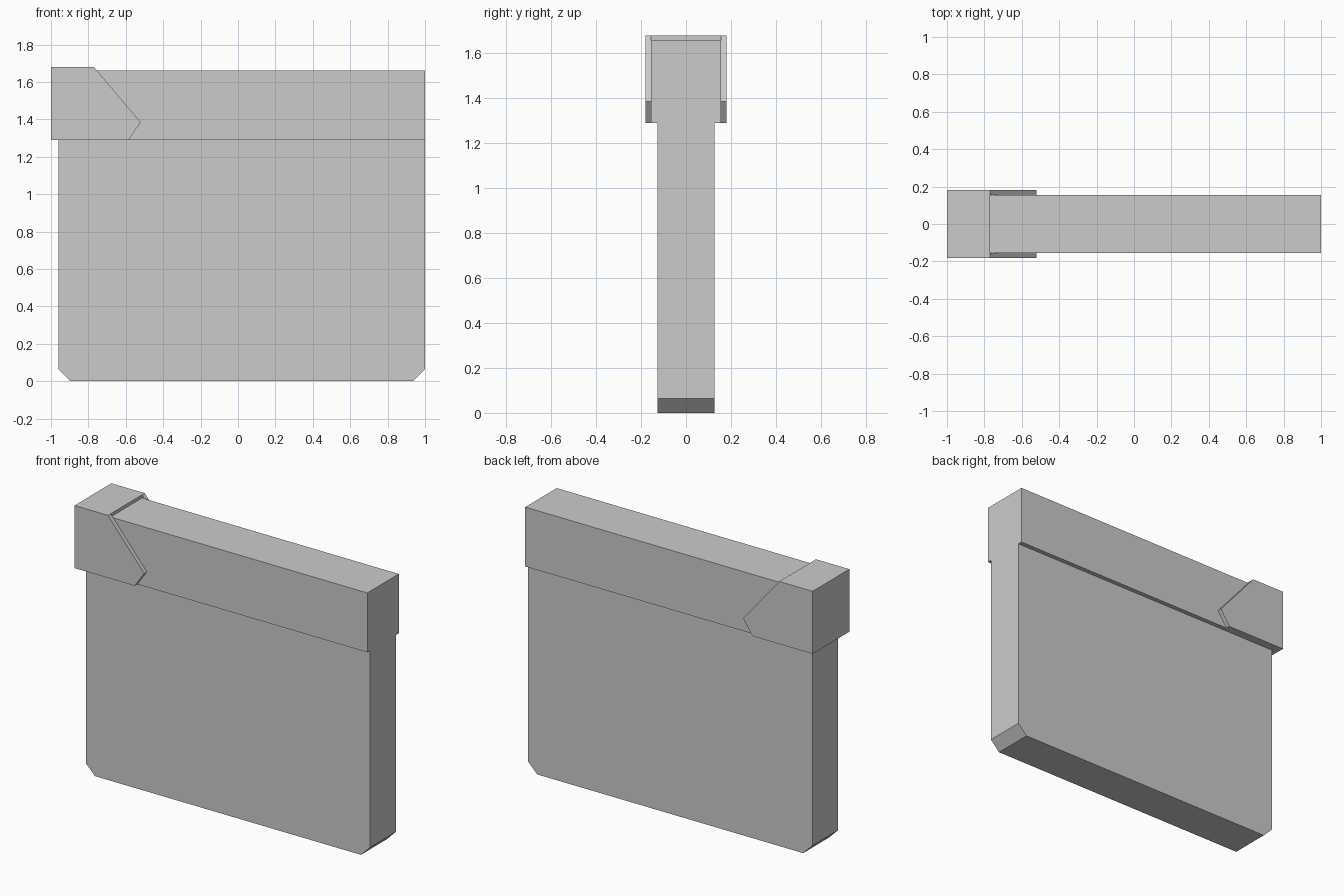
import bpy, bmesh

if "Cube" in bpy.data.objects:
    bpy.data.objects.remove(bpy.data.objects["Cube"])


def prisms(name, parts):
    """One object from XZ profiles, each extruded from y0 to y1."""
    bm = bmesh.new()
    for profile, y0, y1 in parts:
        face = bm.faces.new([bm.verts.new((x, y0, z)) for x, z in profile])
        ext = bmesh.ops.extrude_face_region(bm, geom=[face], use_keep_orig=True)
        moved = [v for v in ext["geom"] if isinstance(v, bmesh.types.BMVert)]
        bmesh.ops.translate(bm, verts=moved, vec=(0, y1 - y0, 0))
    bmesh.ops.recalc_face_normals(bm, faces=bm.faces[:])
    mesh = bpy.data.meshes.new(name)
    bm.to_mesh(mesh)
    bm.free()
    obj = bpy.data.objects.new(name, mesh)
    bpy.context.collection.objects.link(obj)
    return obj


def rect(x0, x1, z0, z1):
    return [(x0, z0), (x1, z0), (x1, z1), (x0, z1)]


LEFT, RIGHT = -0.96, 1.0
SEAM, BAND_TOP, CAP_TOP = 1.29, 1.66, 1.68
BODY_Y, BAND_Y, CAP_Y = 0.127, 0.155, 0.181
CUT = 0.063

# Main slab with chamfered bottom corners
prisms("body", [([(LEFT + CUT, 0), (RIGHT - CUT, 0), (RIGHT, CUT), (RIGHT, SEAM),
                  (LEFT, SEAM), (LEFT, CUT)], -BODY_Y, BODY_Y)])

# Wider band along the top
prisms("top_band", [(rect(LEFT, RIGHT, SEAM, BAND_TOP), -BAND_Y, BAND_Y)])

# Wrap-around end cap: end plate, top plate and two pointed cheeks
cheek = [(LEFT, SEAM), (-0.585, SEAM), (-0.52, 1.385), (-0.595, 1.473),
         (-0.77, CAP_TOP), (LEFT, CAP_TOP)]
prisms("end_cap", [
    (rect(-1.0, LEFT, SEAM, CAP_TOP), -CAP_Y, CAP_Y),
    (rect(LEFT, -0.77, BAND_TOP, CAP_TOP), -BAND_Y, BAND_Y),
    (cheek, -CAP_Y, -BAND_Y),
    (cheek, BAND_Y, CAP_Y),
])
